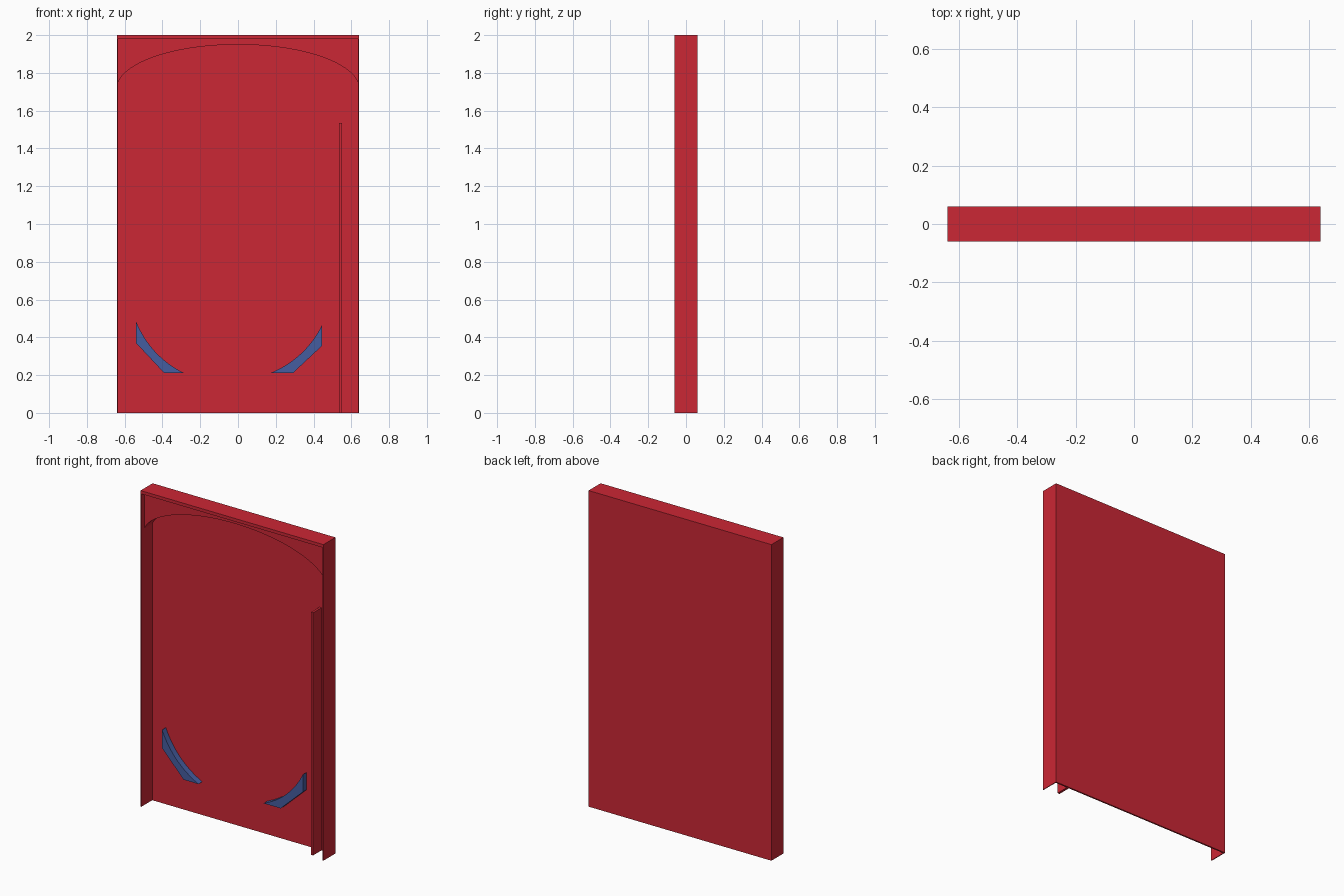
import bpy, bmesh, math

if "Cube" in bpy.data.objects:
    bpy.data.objects.remove(bpy.data.objects["Cube"])


def material(name, rgb):
    m = bpy.data.materials.new(name)
    m.diffuse_color = (*rgb, 1)
    m.use_nodes = True
    m.node_tree.nodes["Principled BSDF"].inputs["Base Color"].default_value = m.diffuse_color
    return m


RED = material("red", (0.60, 0.02, 0.035))
BLUE = material("blue", (0.06, 0.11, 0.35))


def prism(name, outline, y0, y1, mat):
    """Extrude an x/z outline from y0 (front) to y1 (back)."""
    bm = bmesh.new()
    face = bm.faces.new([bm.verts.new((x, y0, z)) for x, z in outline])
    ext = bmesh.ops.extrude_face_region(bm, geom=[face])
    moved = [v for v in ext["geom"] if isinstance(v, bmesh.types.BMVert)]
    bmesh.ops.translate(bm, verts=moved, vec=(0, y1 - y0, 0))
    bmesh.ops.recalc_face_normals(bm, faces=bm.faces)
    me = bpy.data.meshes.new(name)
    bm.to_mesh(me)
    bm.free()
    me.materials.append(mat)
    ob = bpy.data.objects.new(name, me)
    bpy.context.collection.objects.link(ob)
    bpy.context.view_layer.objects.active = ob
    ob.select_set(True)
    bpy.ops.object.shade_smooth_by_angle(angle=math.radians(30))
    ob.select_set(False)
    return ob


def slab(name, x0, x1, y0, y1, z0, z1):
    return prism(name, [(x0, z0), (x1, z0), (x1, z1), (x0, z1)], y0, y1, RED)


def sagging_arc(a, b, sag, n=16):
    """Points from a to b bowed sideways by sag."""
    dx, dz = b[0] - a[0], b[1] - a[1]
    length = math.hypot(dx, dz)
    pts = []
    for i in range(n + 1):
        t = i / n
        s = 4 * sag * t * (1 - t) / length
        pts.append((a[0] + dx * t - dz * s, a[1] + dz * t + dx * s))
    return pts


# Shallow case, open at the front and bottom
W, T, BACK = 0.64, 0.005, 0.05
slab("back_panel", -W, W, BACK, 0.06, 0, 2)
slab("left_side", -W, -W + T, -0.06, BACK, 0, 2)
slab("right_side", W - T, W, -0.06, BACK, 0, 2)
slab("top_panel", -W + T, W - T, -0.06, BACK, 1.98, 2)

# Arched block under the top, slightly recessed
xi, a, b = W - T, 0.642, 0.235
arch = []
for i in range(49):
    x = -xi * math.cos(math.pi * i / 48)
    arch.append((x, 1.95 - b + b * math.sqrt(1 - (x / a) ** 2)))
prism("arch_block", [(xi, 1.98), (-xi, 1.98)] + arch, -0.03, BACK, RED)

# Lane divider on the right
slab("lane_divider", 0.535, 0.55, -0.035, BACK, 0, 1.535)

# Curved bumpers near the bottom
left = sagging_arc((-0.285, 0.21), (-0.54, 0.485), 0.035)
prism("left_bumper", left + [(-0.54, 0.37), (-0.39, 0.21)], 0.012, BACK, BLUE)
right = sagging_arc((0.17, 0.21), (0.445, 0.465), -0.035)
prism("right_bumper", right + [(0.445, 0.355), (0.29, 0.21)], 0.012, BACK, BLUE)
